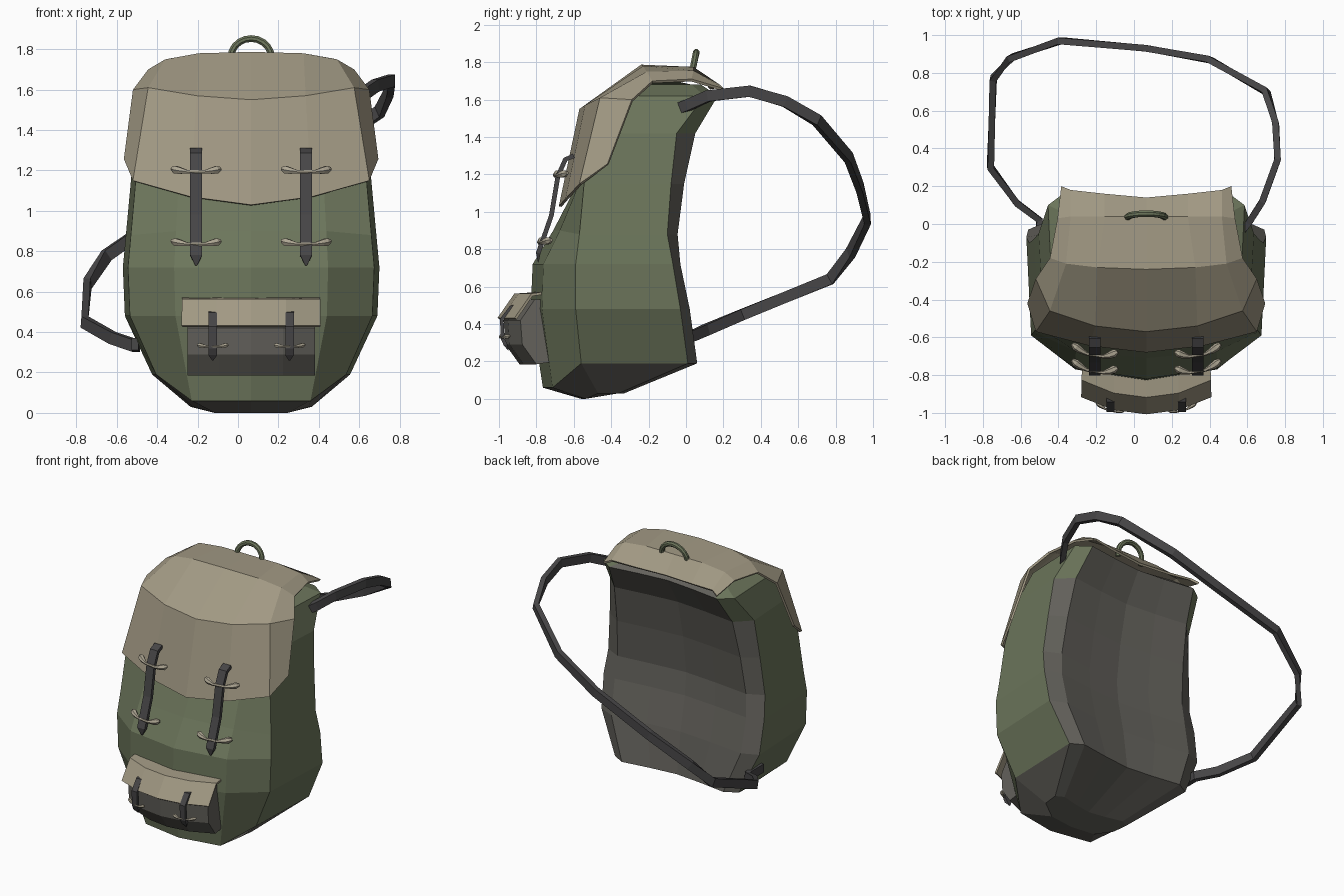
import bpy, bmesh, math
from mathutils import Vector

if "Cube" in bpy.data.objects:
    bpy.data.objects.remove(bpy.data.objects["Cube"])

CX = 0.065  # centre line of the pack


def material(name, rgb):
    m = bpy.data.materials.new(name)
    m.diffuse_color = (*rgb, 1)
    m.use_nodes = True
    m.node_tree.nodes["Principled BSDF"].inputs["Base Color"].default_value = m.diffuse_color
    return m


GREEN = material("green_canvas", (0.15, 0.18, 0.105))
TAN = material("tan_canvas", (0.36, 0.32, 0.23))
GREY = material("grey_padding", (0.125, 0.12, 0.105))
DARK = material("dark_webbing", (0.062, 0.06, 0.062))
BONE = material("toggle_tan", (0.42, 0.38, 0.29))


def skin(name, rows, mats, closed=True, pick=None, thick=0):
    """Skin rows of points into quads; closed rows get end caps."""
    bm = bmesh.new()
    vs = [[bm.verts.new(p) for p in row] for row in rows]
    n = len(rows[0])
    for r in range(len(rows) - 1):
        for c in range(n if closed else n - 1):
            d = (c + 1) % n
            f = bm.faces.new((vs[r + 1][c], vs[r + 1][d], vs[r][d], vs[r][c]))
            f.material_index = pick(r, c) if pick else 0
    if closed:
        bm.faces.new(vs[0])
        bm.faces.new(vs[-1])
        bmesh.ops.recalc_face_normals(bm, faces=bm.faces)
    me = bpy.data.meshes.new(name)
    bm.to_mesh(me)
    bm.free()
    ob = bpy.data.objects.new(name, me)
    bpy.context.collection.objects.link(ob)
    for m in mats:
        me.materials.append(m)
    if thick:
        s = ob.modifiers.new("thickness", "SOLIDIFY")
        s.thickness = thick
        s.offset = -1
    return ob


def sweep(name, path, w, h, hint, mat, sides=4, scales=None):
    """Sweep a section along a path; w lies along the hint axis."""
    path = [Vector(p) for p in path]
    k = math.sqrt(2) if sides == 4 else 1
    rows = []
    for i, p in enumerate(path):
        t = (path[min(i + 1, len(path) - 1)] - path[max(i - 1, 0)]).normalized()
        a = Vector(hint)
        a = (a - t * a.dot(t)).normalized()
        b = t.cross(a)
        s = k * (scales[i] if scales else 1) / 2
        rows.append([p + a * (w * s * math.cos(q)) + b * (h * s * math.sin(q))
                     for q in (math.tau * (j + 0.5) / sides for j in range(sides))])
    return skin(name, rows, [mat])


# main bag: levels of (z front, z side, half width, y front, y front corner, y rear corner, y back)
levels = [
    (0.00, 0.03, 0.30, -0.56, -0.47, -0.36, -0.33),
    (0.06, 0.19, 0.49, -0.765, -0.56, 0.01, 0.06),
    (0.48, 0.48, 0.625, -0.83, -0.59, -0.03, 0.02),
    (0.72, 0.72, 0.635, -0.82, -0.59, -0.07, -0.03),
    (0.90, 0.88, 0.62, -0.71, -0.57, -0.10, -0.045),
    (1.17, 1.15, 0.595, -0.57, -0.545, -0.08, -0.01),
    (1.45, 1.42, 0.57, -0.53, -0.46, -0.05, 0.05),
    (1.60, 1.62, 0.52, -0.44, -0.35, 0.10, 0.17),
    (1.74, 1.68, 0.38, -0.25, -0.20, 0.03, 0.08),
]
rings = []
for zf, zs, w, yf, ysf, ysr, yb in levels:
    half = [(0, yf, zf), (w * 0.6, yf + 0.25 * (ysf - yf), zf), (w * 0.96, ysf, zs),
            (w, ysr, zs), (w * 0.82, yb, zs), (w * 0.4, yb - 0.03, zs), (0, yb - 0.05, zs)]
    ring = half + [(-x, y, z) for x, y, z in half[-2:0:-1]]
    rings.append([(CX + x, y, z) for x, y, z in ring])


def bag_colour(r, c):
    c = min(c, 11 - c)
    if r == 0 or c >= 4:
        return 1
    return 1 if c == 3 and r < 6 else 0


bag = skin("main_bag", rings, [GREEN, GREY], pick=bag_colour)
for f in bag.data.polygons[-2:-1]:
    f.material_index = 1

# top flap: half rows from the back edge to the front edge
flap = [
    [(0, 0.14, 1.665), (0.22, 0.16, 1.67), (0.40, 0.18, 1.68), (0.45, 0.20, 1.66)],
    [(0, 0.04, 1.775), (0.22, 0.04, 1.775), (0.40, 0.04, 1.755), (0.47, 0.03, 1.71)],
    [(0, -0.24, 1.787), (0.26, -0.23, 1.78), (0.425, -0.21, 1.75), (0.51, -0.18, 1.70)],
    [(0, -0.57, 1.55), (0.27, -0.54, 1.57), (0.51, -0.46, 1.61), (0.585, -0.29, 1.60)],
    [(0, -0.68, 1.03), (0.30, -0.645, 1.07), (0.585, -0.57, 1.15), (0.63, -0.42, 1.257)],
]
skin("top_flap", [[(CX - x, y, z) for x, y, z in row[:0:-1]] + [(CX + x, y, z) for x, y, z in row]
                  for row in flap], [TAN], closed=False, thick=0.015)

# carry handle
sweep("carry_handle", [(CX + 0.1 * math.cos(a), 0.035 + 0.02 * math.sin(a), 1.76 + 0.093 * math.sin(a))
                       for a in (math.pi * i / 10 for i in range(-1, 12))],
      0.036, 0.036, (0, 1, 0), GREEN, sides=8)


# front pocket with curved face
def pocket_rows(profile, hw):
    return [[(CX + hw * t, y + 0.09 * t * t * (y < -0.8), z) for y, z in profile]
            for t in (-1, -0.5, 0, 0.5, 1)]


skin("front_pocket", pocket_rows([(-0.70, 0.2), (-0.89, 0.185), (-0.965, 0.29), (-0.975, 0.42),
                                  (-0.90, 0.53), (-0.70, 0.53)], 0.315), [GREY])
skin("pocket_flap", pocket_rows([(-0.74, 0.56), (-0.91, 0.55), (-0.995, 0.425)], 0.34),
     [TAN], closed=False, thick=0.015)


# toggle: a bar with swollen ends, bent back towards the bag
def toggle(name, x, y, z, half, size, side):
    ts = (-1, -0.85, -0.68, -0.35, 0.35, 0.68, 0.85, 1)
    path = [(x + half * t, y + 0.045 * half / 0.12 * abs(t) ** 2 - side * 0.02 * t * -1,
             z + 0.018 * half / 0.12 * (abs(t) ** 2 - 0.5)) for t in ts]
    sweep(name, path, size, size, (0, 0, 1), BONE, sides=6,
          scales=(0.6, 1.25, 1.1, 0.55, 0.55, 1.1, 1.25, 0.6))


for side, label in ((-1, "left"), (1, "right")):
    # flap closing strap and its two toggles
    x = CX + side * 0.272
    sweep(label + "_closing_strap",
          [(x, -0.60, 1.30), (x, -0.645, 1.28), (x, -0.685, 1.19), (x, -0.72, 0.98),
           (x, -0.765, 0.85), (x, -0.79, 0.78), (x, -0.79, 0.73)],
          0.06, 0.025, (1, 0, 0), DARK, scales=(1, 1, 1, 1, 1, 1, 0.15))
    toggle(label + "_upper_toggle", x, -0.70, 1.20, 0.12, 0.034, side)
    toggle(label + "_lower_toggle", x, -0.785, 0.842, 0.12, 0.034, side)
    # pocket strap and small toggle
    x = CX + side * 0.19
    sweep(label + "_pocket_strap",
          [(x, -0.91, 0.495), (x, -0.935, 0.49), (x, -0.985, 0.425), (x, -0.98, 0.32),
           (x, -0.965, 0.29), (x, -0.95, 0.26)],
          0.042, 0.02, (1, 0, 0), DARK, scales=(1, 1, 1, 1, 1, 0.15))
    toggle(label + "_pocket_toggle", x, -0.99, 0.332, 0.075, 0.02, side)

# single shoulder strap, looping from the upper right to the lower left
sweep("shoulder_strap",
      [(0.57, -0.04, 1.55), (0.61, 0.01, 1.57), (0.68, 0.12, 1.62), (0.76, 0.34, 1.645),
       (0.75, 0.53, 1.59), (0.70, 0.70, 1.49), (0.40, 0.87, 1.29), (0.065, 0.93, 1.13),
       (-0.39, 0.97, 0.96), (-0.65, 0.88, 0.78), (-0.745, 0.77, 0.64), (-0.76, 0.30, 0.45),
       (-0.62, 0.11, 0.37), (-0.50, 0.02, 0.33), (-0.51, -0.13, 0.34)],
      0.06, 0.035, (0, 0, 1), DARK)
